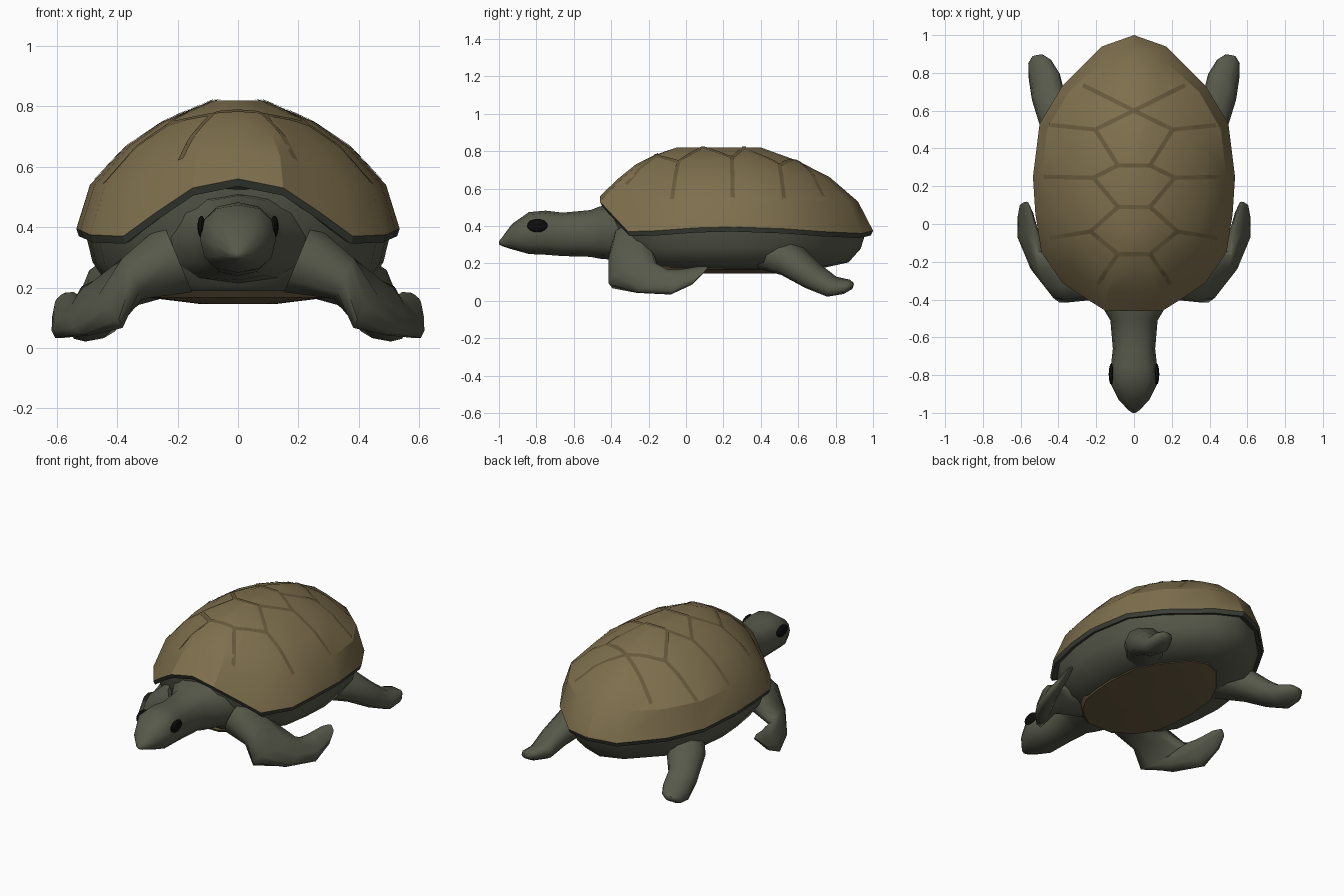
import bpy, bmesh, math
from mathutils import Vector
from mathutils.bvhtree import BVHTree

if "Cube" in bpy.data.objects:
    bpy.data.objects.remove(bpy.data.objects["Cube"])


def material(name, rgb):
    m = bpy.data.materials.new(name)
    m.diffuse_color = (*rgb, 1)
    m.use_nodes = True
    m.node_tree.nodes["Principled BSDF"].inputs["Base Color"].default_value = m.diffuse_color
    return m


SHELL = material("shell_brown", (0.21, 0.16, 0.075))
GROOVE = material("groove_brown", (0.135, 0.1, 0.045))
SKIN = material("skin_green", (0.095, 0.1, 0.07))
LIP = material("lip_dark", (0.045, 0.05, 0.038))
BELLY = material("belly_brown", (0.15, 0.11, 0.055))
BLACK = material("eye_black", (0.004, 0.004, 0.004))


def finish(name, bm, mat, angle, recalc=True):
    if recalc:
        bmesh.ops.recalc_face_normals(bm, faces=bm.faces[:])
    me = bpy.data.meshes.new(name)
    bm.to_mesh(me)
    bm.free()
    me.materials.append(mat)
    ob = bpy.data.objects.new(name, me)
    bpy.context.collection.objects.link(ob)
    bpy.ops.object.select_all(action='DESELECT')
    ob.select_set(True)
    bpy.context.view_layer.objects.active = ob
    bpy.ops.object.shade_smooth_by_angle(angle=math.radians(angle))
    return ob


def loft(name, rings, mat, angle=60, caps=(True, True)):
    """Skin a list of closed rings that all have the same point count."""
    bm = bmesh.new()
    loops = [[bm.verts.new(p) for p in r] for r in rings]
    for a, b in zip(loops, loops[1:]):
        n = len(a)
        for i in range(n):
            bm.faces.new((a[i], a[(i + 1) % n], b[(i + 1) % n], b[i]))
    if caps[0]:
        bm.faces.new(loops[0])
    if caps[1]:
        bm.faces.new(loops[-1])
    return finish(name, bm, mat, angle)


def limb(name, sections, mat, side=1, n=10, power=0.85):
    """Loft of rounded sections, each given by a centre and two half-axes."""
    def f(t):
        return math.copysign(abs(t) ** power, t)
    rings = []
    for c, a, b in sections:
        ring = []
        for i in range(n):
            t = 2 * math.pi * i / n
            p = Vector(c) + f(math.cos(t)) * Vector(a) + f(math.sin(t)) * Vector(b)
            ring.append((p.x * side, p.y, p.z))
        rings.append(ring)
    return loft(name, rings, mat)


def mirrored(half):
    return half + [(-x, y, z) for x, y, z in half[-2:0:-1]]


def scaled(ring, sx, sy, cy0, cy1, zf):
    return [(x * sx, cy1 + (y - cy0) * sy, zf(z)) for x, y, z in ring]


# Shell: outer rim, inner rim, then shrinking dome rings
rim = mirrored([(0, -.46, .56), (.15, -.46, .53), (.27, -.385, .45), (.38, -.31, .37),
                (.49, -.15, .375), (.522, .05, .39), (.535, .25, .395), (.50, .53, .385),
                (.38, .73, .37), (.17, .94, .36), (0, 1.0, .375)])
edge = mirrored([(0, -.36, .655), (.14, -.36, .635), (.24, -.31, .585), (.345, -.24, .54),
                 (.44, -.10, .54), (.475, .07, .54), (.49, .25, .54), (.46, .5, .54),
                 (.345, .70, .535), (.155, .87, .53), (0, .92, .53)])
dome = [scaled(edge, sx, sy, .28, cy, lambda z, t=t: z + (.82 - z) * t)
        for sx, sy, cy, t in ((.76, .81, .25, .45), (.51, .60, .215, .75), (.17, .35, .175, 1))]
shell = loft("shell", [rim, edge] + dome, SHELL, 25, (False, True))

# Dark lip under the shell rim
loft("shell_lip", [rim,
                   scaled(rim, .985, .985, .27, .27, lambda z: z - .025),
                   scaled(rim, .90, .90, .27, .27, lambda z: z - .01)], LIP, 30, (False, False))

# Scute grooves draped on the dome
tree = BVHTree.FromPolygons([v.co.copy() for v in shell.data.vertices],
                            [p.vertices[:] for p in shell.data.polygons])


def drape(x, y):
    hit = tree.ray_cast(Vector((x, y, 2)), Vector((0, 0, -1)))[0]
    return hit + Vector((0, 0, .004))


zigzag = [(0, .60), (.205, .50), (.085, .31), (.215, .245), (.085, .09),
          (.23, -.04), (.085, -.16), (.165, -.275), (.19, -.32)]
lines = list(zip(zigzag, zigzag[1:]))
lines += [((0, .60), (.27, .735)), ((.205, .50), (.45, .525)),
          ((.215, .245), (.48, .25)), ((.23, -.04), (.445, -.075))]
lines = [((s * a[0], a[1]), (s * b[0], b[1])) for a, b in lines for s in (1, -1)]
lines += [((-.085, y), (.085, y)) for y in (.31, .09, -.16)]
bm = bmesh.new()
for a, b in lines:
    a, b = Vector(a), Vector(b)
    d = (b - a).normalized() * .011
    side = Vector((-d.y, d.x))
    previous = None
    for i in range(13):
        p = a.lerp(b, i / 12)
        pair = [bm.verts.new(drape(*(p - side))), bm.verts.new(drape(*(p + side)))]
        if previous:
            bm.faces.new((previous[0], pair[0], pair[1], previous[1]))
        previous = pair
finish("shell_grooves", bm, GROOVE, 30, False)

# Body under the shell and the belly plate
loft("body", [scaled(rim, .95, .95, .27, .27, lambda z: z),
              scaled(rim, .90, .91, .27, .27, lambda z: .28 + (z - .38) * .3),
              scaled(rim, .80, .82, .27, .27, lambda z: .205),
              scaled(rim, .56, .68, .27, .22, lambda z: .172)], SKIN, 50)
loft("belly_plate", [scaled(rim, .60, .70, .27, .18, lambda z: .19),
                     scaled(rim, .57, .67, .27, .18, lambda z: .168),
                     scaled(rim, .24, .36, .27, .24, lambda z: .146)], BELLY, 30)

# Neck and head
profile = [(-.34, .365, .23, .15), (-.46, .365, .155, .14), (-.51, .36, .125, .125),
           (-.66, .355, .112, .116), (-.75, .364, .122, .118), (-.84, .362, .126, .112),
           (-.93, .343, .082, .068), (-.985, .315, .03, .022), (-1.0, .31, .008, .008)]
limb("head_and_neck", [((0, y, z), (w, 0, 0), (0, 0, h)) for y, z, w, h in profile], SKIN, n=12)

# Limbs and eyes on both sides
front = [((.20, -.25, .30), (0, .15, 0), (.05, 0, .12)),
         ((.35, -.29, .23), (0, .125, 0), (.035, 0, .07)),
         ((.45, -.28, .135), (.055, .135, .04), (-.035, 0, -.055)),
         ((.51, -.18, .105), (.045, .06, .075), (-.04, .0, -.03)),
         ((.56, -.06, .10), (-.045, .01, .066), (-.03, .01, -.018)),
         ((.575, .05, .135), (-.032, .015, .05), (-.022, .01, -.012)),
         ((.582, .105, .165), (-.02, .01, .018), (-.01, .005, -.006))]
# keep the width axis of the blade turning steadily from the elbow
front[2] = (front[2][0], (.055, .135, .04), (.035, 0, .055))
front[3] = (front[3][0], (-.01, .085, .06), (.045, .02, .02))
front[4] = (front[4][0], (-.045, .02, .066), (.03, .01, .018))
front[5] = (front[5][0], (-.032, .02, .05), (.022, .01, .012))
front[6] = (front[6][0], (-.02, .012, .018), (.01, .005, .006))
front[0] = (front[0][0], (0, .15, 0), (.05, 0, .12))
back = [((.28, .46, .27), (.10, -.10, 0), (.03, .05, .10)),
        ((.40, .57, .21), (.095, -.06, 0), (.02, .04, .075)),
        ((.455, .68, .13), (.085, -.025, -.01), (.01, .035, .06)),
        ((.475, .78, .075), (.082, -.015, -.015), (.0, .02, .05)),
        ((.50, .86, .075), (.06, -.01, -.01), (.0, .012, .036)),
        ((.51, .89, .078), (.03, -.005, 0), (0, .005, .018))]
for label, s in (("right", 1), ("left", -1)):
    limb("front_flipper_" + label, front, SKIN, s)
    limb("back_flipper_" + label, back, SKIN, s)
    bm = bmesh.new()
    bmesh.ops.create_uvsphere(bm, u_segments=16, v_segments=8, radius=1)
    for v in bm.verts:
        v.co = (s * .121 + v.co.x * .013, -.795 + v.co.y * .055, .402 + v.co.z * .036)
    finish("eye_" + label, bm, BLACK, 60)
